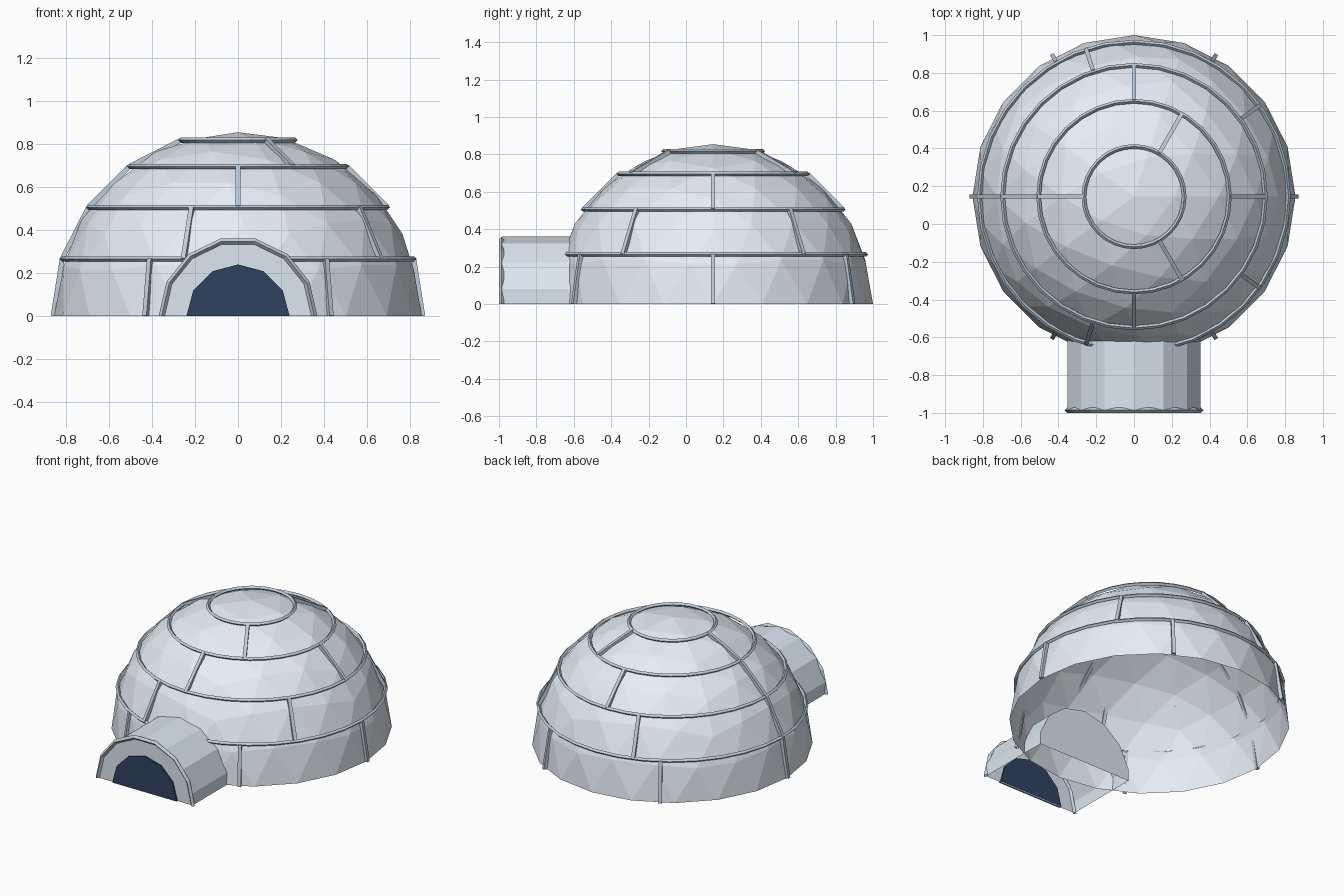
import bpy, bmesh, math
from mathutils import Vector, Matrix

if "Cube" in bpy.data.objects:
    bpy.data.objects.remove(bpy.data.objects["Cube"])

R = 0.855
CENTRE = Vector((0, 0.145, 0))


def material(name, rgb):
    m = bpy.data.materials.new(name)
    m.diffuse_color = (*rgb, 1)
    m.use_nodes = True
    m.node_tree.nodes["Principled BSDF"].inputs["Base Color"].default_value = m.diffuse_color
    return m


snow = material("snow", (0.80, 0.85, 0.92))
pale = material("tunnel_snow", (0.72, 0.80, 0.88))
ice = material("joint_ice", (0.52, 0.62, 0.72))
dark = material("dark_opening", (0.03, 0.055, 0.12))


def clip(bm):
    """Remove everything below the ground, leaving the underside open."""
    geom = bm.verts[:] + bm.edges[:] + bm.faces[:]
    bmesh.ops.bisect_plane(bm, geom=geom, dist=1e-4, plane_co=(0, 0, 0),
                           plane_no=(0, 0, 1), clear_inner=True)


def finish(name, bm, mat):
    me = bpy.data.meshes.new(name)
    bm.to_mesh(me)
    bm.free()
    me.materials.append(mat)
    ob = bpy.data.objects.new(name, me)
    bpy.context.collection.objects.link(ob)
    return ob


def torus(bm, major, minor, n, matrix):
    """Ring with a diamond cross-section."""
    rows = []
    for i in range(n):
        a = math.tau * i / n
        rows.append([bm.verts.new(matrix @ Vector((
            math.cos(a) * (major + minor * dx),
            math.sin(a) * (major + minor * dx), minor * dz)))
            for dx, dz in ((1, 0), (0, 1), (-1, 0), (0, -1))])
    for i in range(n):
        a, b = rows[i], rows[(i + 1) % n]
        for j in range(4):
            k = (j + 1) % 4
            bm.faces.new((a[j], b[j], b[k], a[k]))


def half_drum(name, radius, sides, y0, y1, mat):
    """Half cylinder along y with a vertex at the top."""
    bm = bmesh.new()
    ends = [[bm.verts.new((radius * math.sin(math.tau * i / sides), y,
                           radius * math.cos(math.tau * i / sides)))
             for i in range(sides)] for y in (y0, y1)]
    for e in ends:
        bm.faces.new(e)
    for i in range(sides):
        k = (i + 1) % sides
        bm.faces.new((ends[0][i], ends[0][k], ends[1][k], ends[1][i]))
    bmesh.ops.recalc_face_normals(bm, faces=bm.faces)
    clip(bm)
    return finish(name, bm, mat)


def on_dome(elev, azim, r=0.86):
    e, a = math.radians(elev), math.radians(azim)
    return CENTRE + r * Vector((math.cos(e) * math.cos(a),
                                math.cos(e) * math.sin(a), math.sin(e)))


# Dome shell
bm = bmesh.new()
bmesh.ops.create_icosphere(bm, subdivisions=3, radius=R,
                           matrix=Matrix.Translation(CENTRE))
clip(bm)
finish("dome", bm, snow)

# Horizontal joints between block courses
for i, elev in enumerate((18, 36, 54, 72)):
    bm = bmesh.new()
    e = math.radians(elev)
    lift = CENTRE + Vector((0, 0, 0.86 * math.sin(e)))
    torus(bm, 0.86 * math.cos(e), 0.012, 32, Matrix.Translation(lift))
    finish(f"course_joint_{i + 1}", bm, ice)

# Upright joints, staggered: (joint count, first angle) per course
for row, (count, start) in enumerate(((6, 0), (5, 36), (4, 0), (3, 60))):
    bm = bmesh.new()
    for i in range(count):
        azim = start + 360 * i / count
        a, b = on_dome(18 * row, azim), on_dome(18 * row + 18, azim)
        z = (b - a).normalized()
        x = Vector((-math.sin(math.radians(azim)), math.cos(math.radians(azim)), 0))
        y = z.cross(x)
        m = Matrix((x * 0.022, y * 0.022, z * (b - a).length)).transposed().to_4x4()
        m.translation = (a + b) / 2
        bmesh.ops.create_cube(bm, size=1, matrix=m)
    bmesh.ops.recalc_face_normals(bm, faces=bm.faces)
    clip(bm)
    finish(f"upright_joints_{row + 1}", bm, ice)

# Entrance tunnel and dark doorway
half_drum("tunnel", 0.36, 14, -0.985, -0.47, pale)
half_drum("doorway", 0.24, 12, -0.995, -0.975, dark)

# Rim around the tunnel mouth
bm = bmesh.new()
torus(bm, 0.355, 0.014, 14, Matrix.Translation((0, -0.986, 0))
      @ Matrix.Rotation(math.pi / 2, 4, 'X'))
clip(bm)
finish("tunnel_rim", bm, ice)
